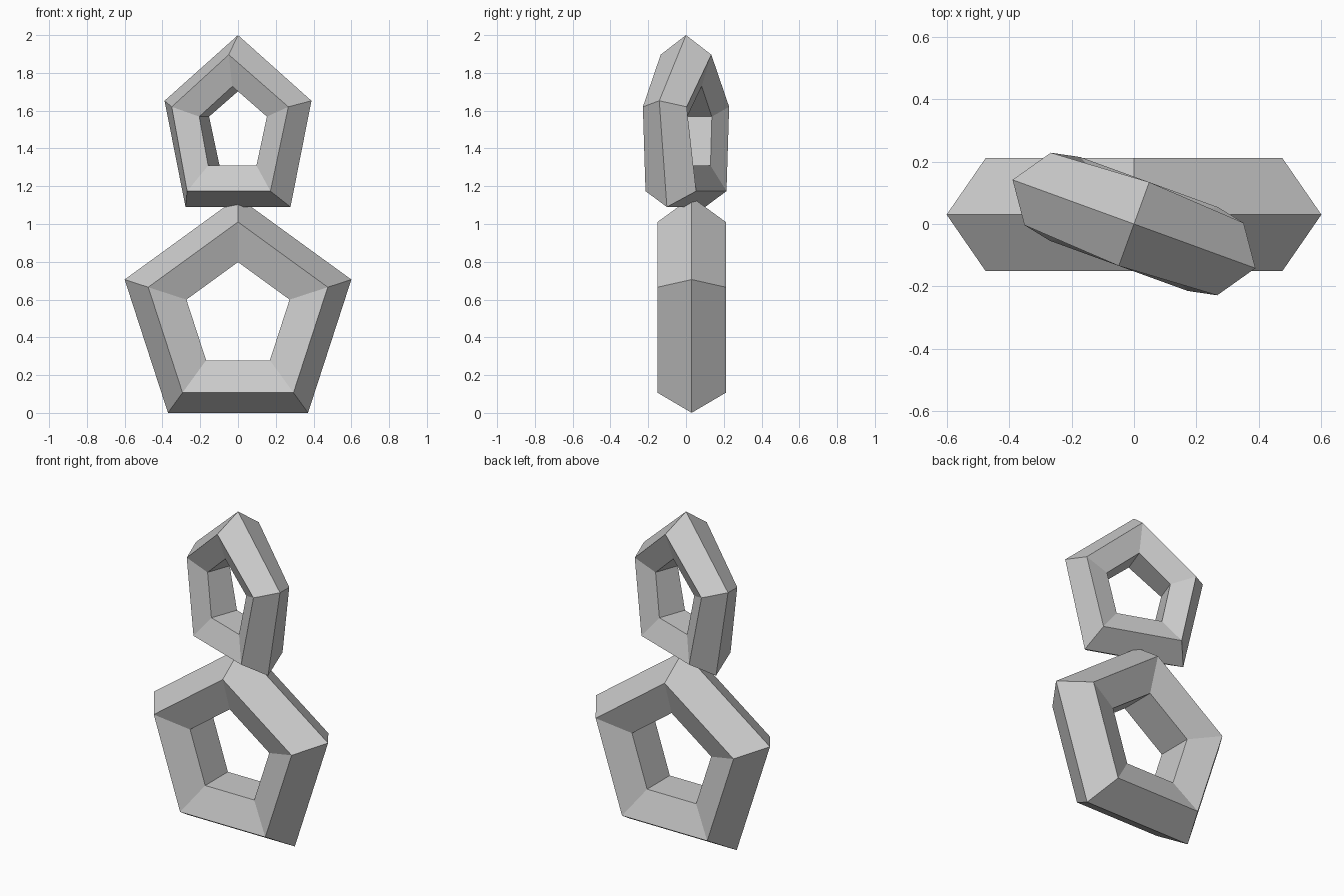
import bpy
from math import radians

if "Cube" in bpy.data.objects:
    bpy.data.objects.remove(bpy.data.objects["Cube"])


def ring(name, major, minor, center, turn=0.0, pinch=1.0):
    """Upright five-sided ring with a five-sided section, one corner pointing up."""
    bpy.ops.mesh.primitive_torus_add(major_segments=5, minor_segments=5,
                                     major_radius=major, minor_radius=minor)
    ob = bpy.context.object
    ob.name = name
    cz = center[2]
    for v in ob.data.vertices:
        # stand the ring up: first corner to +z, ring axis along y
        a, b, n = v.co
        if 0.05 < a < abs(b):          # the two shoulder corners
            b *= pinch
            n *= pinch
        v.co = (b, n, a)
    ob.data.flip_normals()
    # swapping two axes mirrors the mesh, so make sure the faces point outward
    bpy.ops.object.mode_set(mode='EDIT')
    bpy.ops.mesh.select_all(action='SELECT')
    bpy.ops.mesh.normals_make_consistent(inside=False)
    bpy.ops.object.mode_set(mode='OBJECT')
    ob.location = center
    ob.rotation_euler = (0, 0, radians(turn))
    return ob


# large ring at the bottom
ring("lower_ring", 0.441, 0.19, (0, 0.03, 0.511))

# smaller turned ring on top, with drawn-in shoulders
ring("upper_ring", 0.353, 0.15, (0, 0, 1.497), turn=-20, pinch=0.865)
